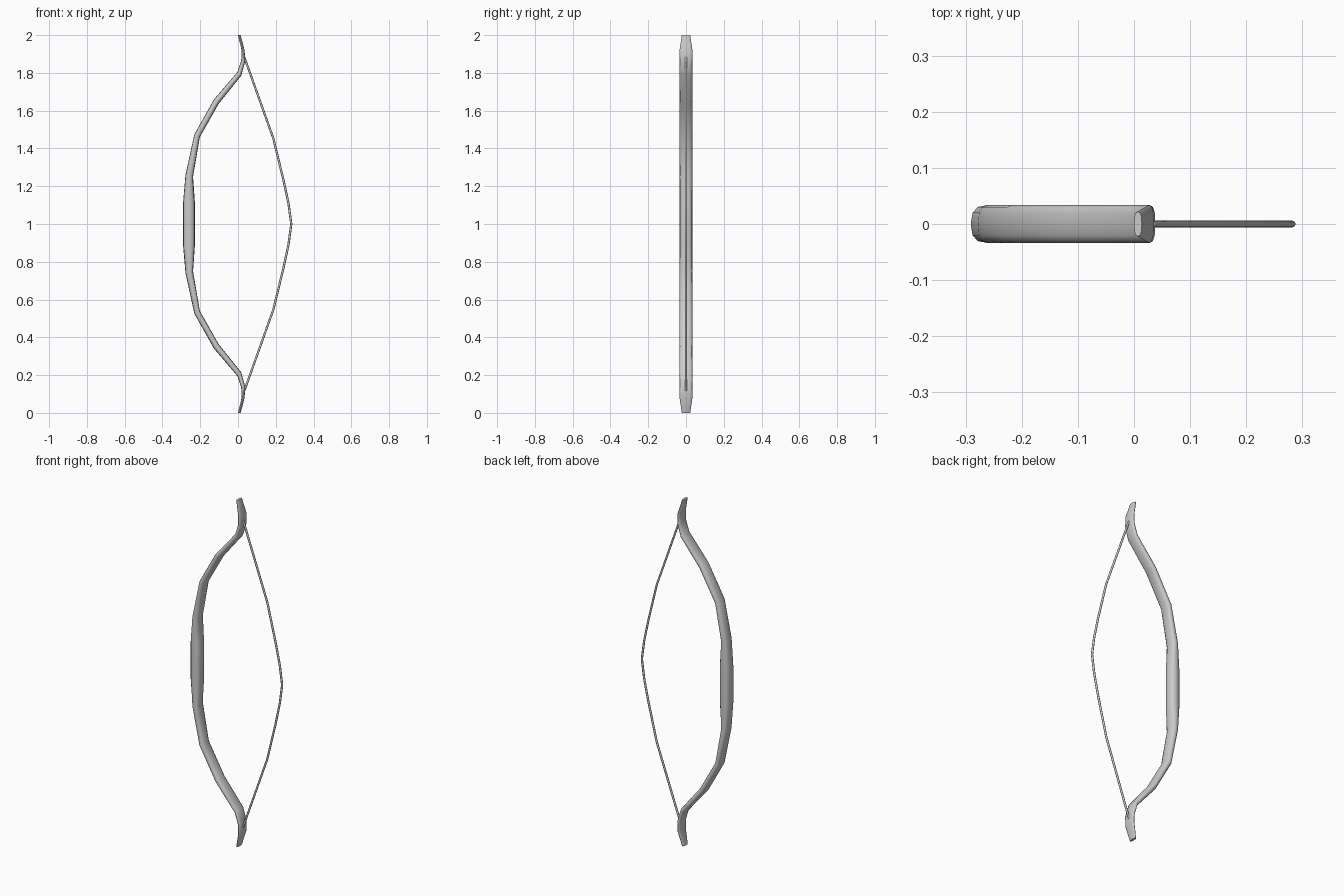
import bpy, bmesh, math
from mathutils import Vector

if "Cube" in bpy.data.objects:
    bpy.data.objects.remove(bpy.data.objects["Cube"])


def loft(name, rings, angle):
    """Skin a list of equal-sized rings, cap both ends."""
    bm = bmesh.new()
    vr = [[bm.verts.new(p) for p in r] for r in rings]
    n = len(vr[0])
    for a, b in zip(vr, vr[1:]):
        for i in range(n):
            j = (i + 1) % n
            bm.faces.new((a[i], a[j], b[j], b[i]))
    bm.faces.new(vr[0])
    bm.faces.new(vr[-1])
    bmesh.ops.recalc_face_normals(bm, faces=bm.faces)
    me = bpy.data.meshes.new(name)
    bm.to_mesh(me)
    bm.free()
    ob = bpy.data.objects.new(name, me)
    bpy.context.collection.objects.link(ob)
    bpy.context.view_layer.objects.active = ob
    ob.select_set(True)
    bpy.ops.object.shade_smooth_by_angle(angle=math.radians(angle))
    ob.select_set(False)
    return ob


def section(outer, inner, half_w, sides=12, power=0.75):
    """Rounded cross-section between an outer and inner edge point (x, z)."""
    o, i = Vector((outer[0], 0, outer[1])), Vector((inner[0], 0, inner[1]))
    mid, half = (o + i) / 2, (i - o) / 2
    ring = []
    for k in range(sides):
        t = 2 * math.pi * k / sides
        c, s = math.cos(t), math.sin(t)
        c = math.copysign(abs(c) ** power, c)
        s = math.copysign(abs(s) ** power, s)
        ring.append(mid + half * c + Vector((0, half_w * s, 0)))
    return ring


def mirrored(half):
    """Mirror stations (outer, inner, width) about z = 1."""
    low = [((o[0], 2 - o[1]), (i[0], 2 - i[1]), w) for o, i, w in reversed(half)]
    return low + half


# Wooden stave: upper half from grip to recurved tip, mirrored below
upper = [
    ((-0.291, 1.11), (-0.228, 1.11), 0.034),
    ((-0.278, 1.26), (-0.238, 1.25), 0.034),
    ((-0.231, 1.475), (-0.202, 1.46), 0.034),
    ((-0.127, 1.66), (-0.103, 1.635), 0.034),
    ((-0.003, 1.805), (0.017, 1.785), 0.034),
    ((0.017, 1.865), (0.038, 1.86), 0.034),
    ((0.019, 1.92), (0.035, 1.92), 0.034),
    ((0.0, 2.0), (0.014, 2.0), 0.022),
]
loft("bow_stave", [section(o, i, w) for o, i, w in mirrored(upper)], 60)

# Drawn string
half = [(0.282, 1.0), (0.267, 1.11), (0.24, 1.236), (0.187, 1.453), (0.033, 1.885)]
path = [(x, 2 - z) for x, z in reversed(half[1:])] + half
r = 0.006
loft("bow_string", [section((x - r, z), (x + r, z), r, 8, 1.0) for x, z in path], 60)
